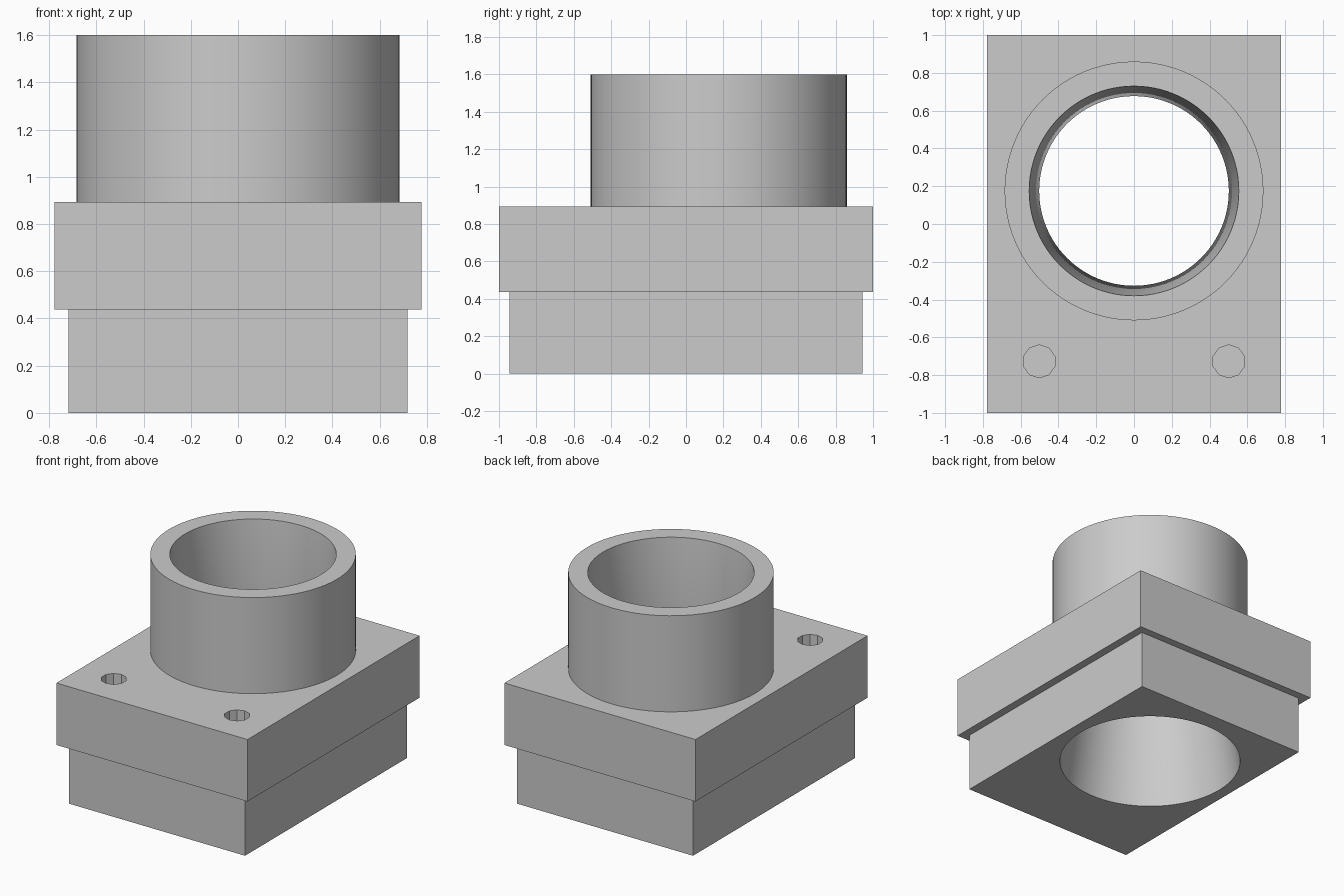
import bpy
import bmesh
import math
from mathutils import Matrix

if "Cube" in bpy.data.objects:
    bpy.data.objects.remove(bpy.data.objects["Cube"], do_unlink=True)

FLANGE_Z0, FLANGE_Z1, TOP = 0.437, 0.893, 1.6
BORE_Y = 0.175

grey = bpy.data.materials.new("light grey")
grey.use_nodes = True
grey.diffuse_color = (0.6, 0.6, 0.6, 1)
grey.node_tree.nodes["Principled BSDF"].inputs["Base Color"].default_value = (0.6, 0.6, 0.6, 1)


def finish(name, bm):
    bmesh.ops.recalc_face_normals(bm, faces=bm.faces)
    mesh = bpy.data.meshes.new(name)
    bm.to_mesh(mesh)
    bm.free()
    mesh.materials.append(grey)
    obj = bpy.data.objects.new(name, mesh)
    bpy.context.collection.objects.link(obj)
    return obj


def box(name, width, depth, z0, z1):
    bm = bmesh.new()
    bmesh.ops.create_cube(bm, size=1)
    bmesh.ops.scale(bm, vec=(width, depth, z1 - z0), verts=bm.verts)
    bmesh.ops.translate(bm, vec=(0, 0, (z0 + z1) / 2), verts=bm.verts)
    return finish(name, bm)


def turned(name, x, y, profile, sides):
    """Closed solid of revolution from (radius, height) rings."""
    bm = bmesh.new()
    rings = []
    for r, z in profile:
        ring = bmesh.ops.create_circle(bm, segments=sides, radius=r,
                                       matrix=Matrix.Translation((x, y, z)))["verts"]
        rings.append(ring)
    for low, high in zip(rings, rings[1:]):
        for i in range(sides):
            j = (i + 1) % sides
            bm.faces.new((low[i], low[j], high[j], high[i]))
    bm.faces.new(rings[0])
    bm.faces.new(rings[-1])
    return finish(name, bm)


def combine(target, tool, operation):
    """Apply a boolean and discard the tool."""
    tool.hide_render = True
    mod = target.modifiers.new(operation.lower(), "BOOLEAN")
    mod.operation = operation
    mod.solver = "EXACT"
    mod.object = tool
    bpy.ops.object.select_all(action="DESELECT")
    bpy.context.view_layer.objects.active = target
    target.select_set(True)
    bpy.ops.object.modifier_apply(modifier=mod.name)
    bpy.data.objects.remove(tool, do_unlink=True)


# Flange plate with the lower block and round collar merged into it
housing = box("flanged_housing", 1.555, 2.0, FLANGE_Z0, FLANGE_Z1)
combine(housing, box("lower_block", 1.435, 1.885, 0, 0.6), "UNION")
combine(housing, turned("collar", 0, BORE_Y, [(0.685, 0.6), (0.685, TOP)], 96), "UNION")

# Through bore, narrowing from both ends to a neck
bore = [(0.648, -0.1), (0.632, 0), (0.502, FLANGE_Z1), (0.555, TOP), (0.563, TOP + 0.1)]
combine(housing, turned("bore_cutter", 0, BORE_Y, bore, 96), "DIFFERENCE")

# Pair of blind screw holes at the front
for side in (-1, 1):
    hole = turned("hole_cutter", side * 0.502, -0.727,
                  [(0.087, FLANGE_Z0), (0.087, FLANGE_Z1 + 0.1)], 10)
    combine(housing, hole, "DIFFERENCE")

bpy.ops.object.shade_smooth_by_angle(angle=math.radians(25))
